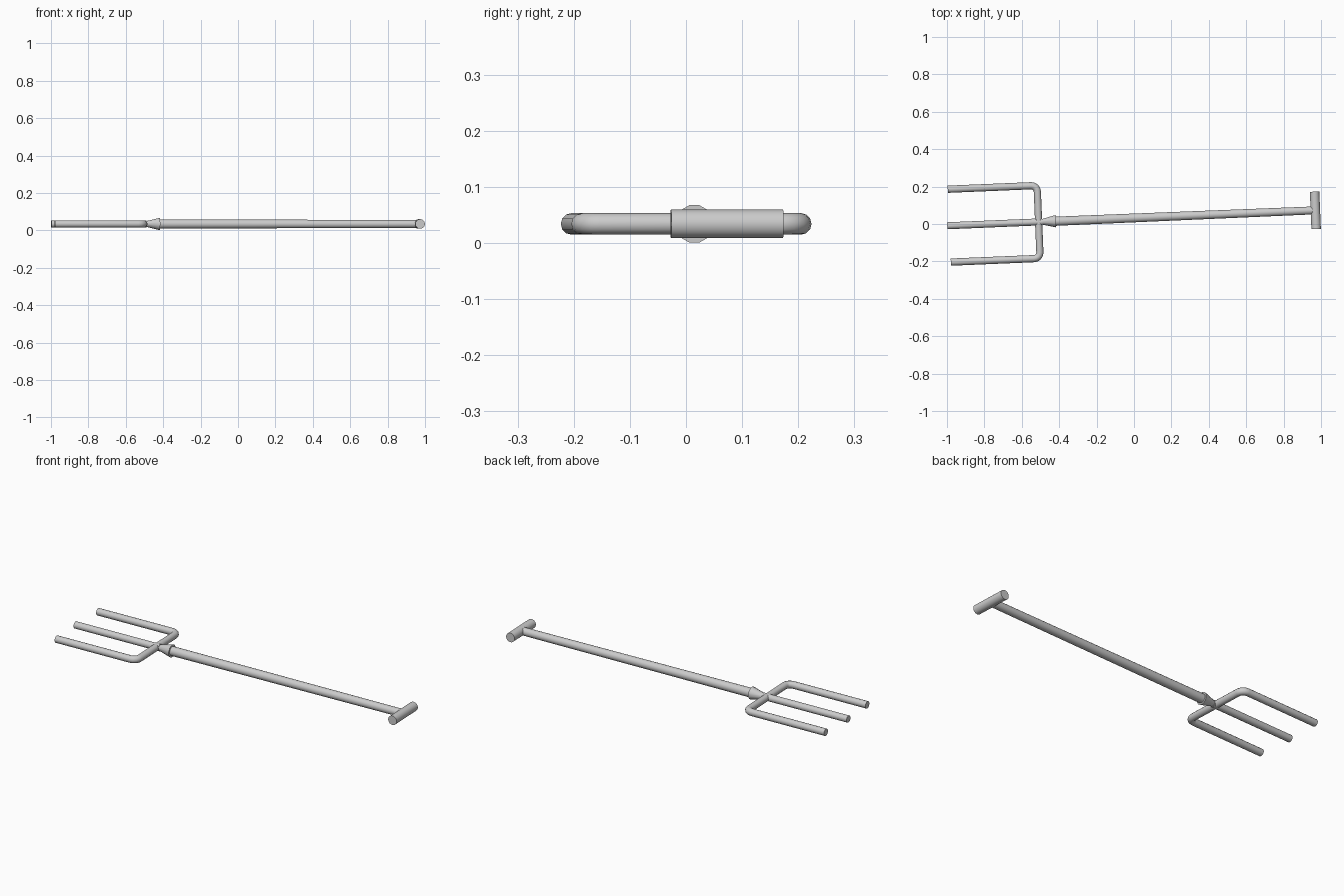
import bpy
from math import sin, cos, pi, radians
from mathutils import Vector, Matrix

if "Cube" in bpy.data.objects:
    bpy.data.objects.remove(bpy.data.objects["Cube"])

# Local frame: origin at the fork crossing, +x runs along the shaft
FRAME = Matrix.Translation((-0.51, 0.011, 0.0342)) @ Matrix.Rotation(radians(2.4), 4, 'Z')
TINE_R, HALF, BEND = 0.0193, 0.195, 0.032


def finish(obj, name):
    obj.name = name
    bpy.ops.object.select_all(action='DESELECT')
    obj.select_set(True)
    bpy.context.view_layer.objects.active = obj
    bpy.ops.object.shade_smooth_by_angle(angle=radians(35))


def rod(name, a, b, r1, r2, sides):
    """Capped round bar from local point a to local point b."""
    a, b = FRAME @ Vector(a), FRAME @ Vector(b)
    d = b - a
    bpy.ops.mesh.primitive_cone_add(vertices=sides, radius1=r1, radius2=r2, depth=d.length)
    obj = bpy.context.object
    turn = d.to_track_quat('Z', 'Y').to_matrix().to_4x4()
    obj.matrix_world = (Matrix.Translation((a + b) / 2) @ turn
                        @ Matrix.Rotation(pi / sides, 4, 'Z'))
    finish(obj, name)


# Outer tines and crossbar: one bent bar with rounded corners
arc = [(-BEND + BEND * sin(t), HALF - BEND + BEND * cos(t))
       for t in (i * pi / 8 for i in range(5))]
half = [(-0.478, HALF)] + arc
path = half + [(x, -y) for x, y in reversed(half)]
curve = bpy.data.curves.new("outer_tines", 'CURVE')
curve.dimensions = '3D'
curve.bevel_depth = TINE_R
curve.bevel_resolution = 4
curve.use_fill_caps = True
spline = curve.splines.new('POLY')
spline.points.add(len(path) - 1)
for p, (x, y) in zip(spline.points, path):
    p.co = (x, y, 0, 1)
bent = bpy.data.objects.new("outer_tines", curve)
bpy.context.collection.objects.link(bent)
bent.matrix_world = FRAME
bent.select_set(True)
bpy.context.view_layer.objects.active = bent
bpy.ops.object.convert(target='MESH')
finish(bpy.context.object, "outer_tines")

# Middle tine
rod("middle_tine", (-0.489, 0, 0), (0.02, 0, 0), TINE_R, TINE_R, 12)
# Tapered socket joining fork and shaft
rod("socket", (0.005, 0, 0), (0.093, 0, 0), 0.012, 0.0345, 12)
# Shaft, slightly thinner toward the grip
rod("shaft", (0.06, 0, 0), (1.475, 0, 0), 0.025, 0.0215, 16)
# Cross grip
rod("grip", (1.481, -0.1, 0), (1.481, 0.1, 0), 0.0255, 0.0255, 24)
